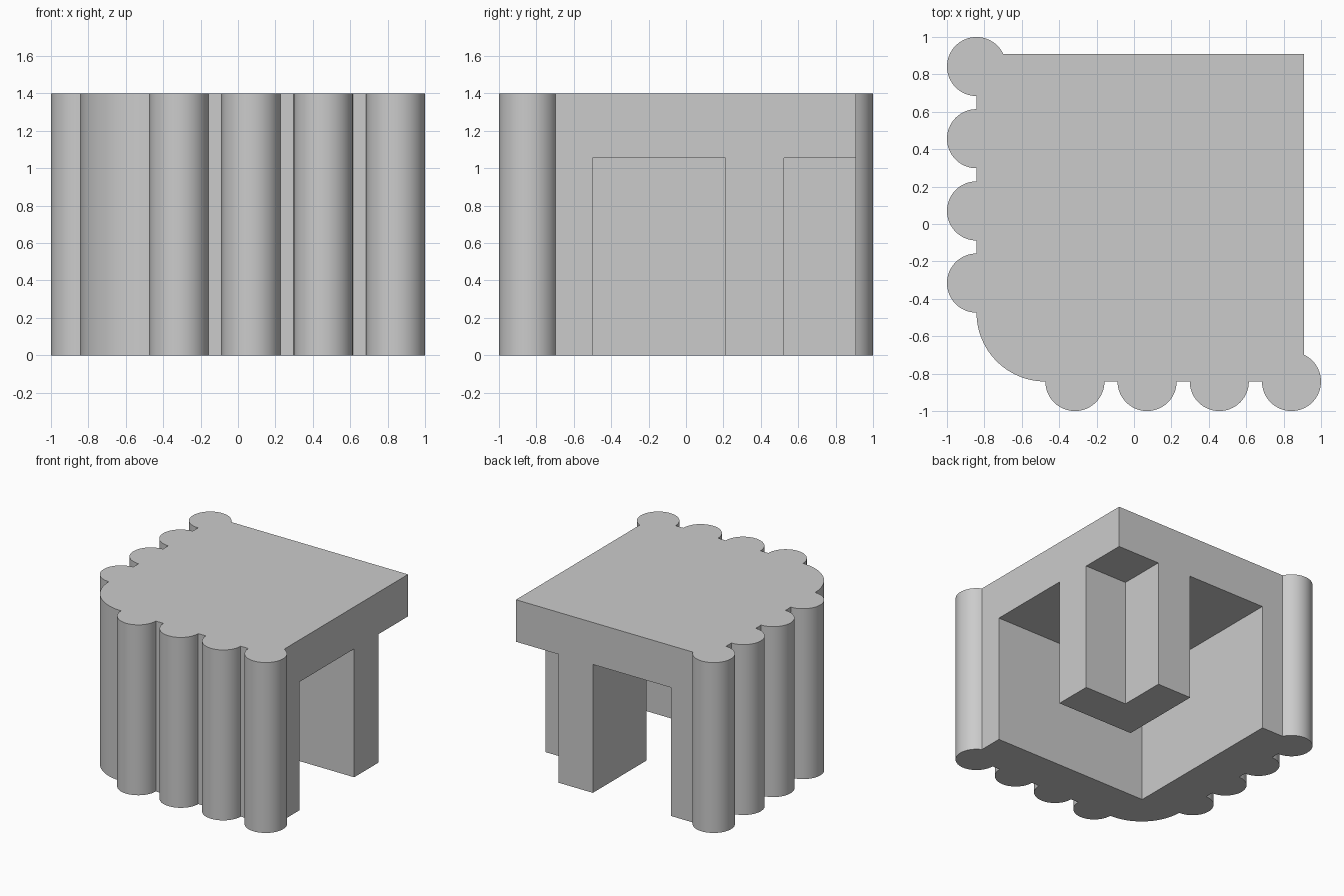
import bpy, bmesh
from math import sin, cos, radians, asin, degrees

cube = bpy.data.objects.get("Cube")
if cube:
    bpy.data.objects.remove(cube, do_unlink=True)

HEIGHT, TOP_UNDERSIDE = 1.4, 1.055
R = 0.158              # flute radius
EDGE = 1 - R           # face the flutes sit on
BACK = 0.909           # plain back and side faces
STEP = 0.386           # flute spacing
INNER = -0.5           # inside faces of the corner wall
LEG_IN, LEG_OUT = 0.21, 0.523
FAR = 2

grey = bpy.data.materials.new("plain grey")
grey.use_nodes = True
grey.diffuse_color = (0.6, 0.6, 0.6, 1)
grey.node_tree.nodes["Principled BSDF"].inputs["Base Color"].default_value = grey.diffuse_color


def arc(cx, cy, r, start, end, steps):
    angles = [radians(start + (end - start) * i / steps) for i in range(steps + 1)]
    return [(cx + r * cos(a), cy + r * sin(a)) for a in angles]


def prism(name, outline, z0, z1):
    bm = bmesh.new()
    face = bm.faces.new([bm.verts.new((x, y, z0)) for x, y in outline])
    result = bmesh.ops.extrude_face_region(bm, geom=[face])
    new_verts = [v for v in result["geom"] if isinstance(v, bmesh.types.BMVert)]
    bmesh.ops.translate(bm, verts=new_verts, vec=(0, 0, z1 - z0))
    bmesh.ops.recalc_face_normals(bm, faces=bm.faces)
    mesh = bpy.data.meshes.new(name)
    bm.to_mesh(mesh)
    bm.free()
    mesh.materials.append(grey)
    obj = bpy.data.objects.new(name, mesh)
    bpy.context.collection.objects.link(obj)
    return obj


# Fluted outline: left flutes, rounded corner, front flutes
meet = degrees(asin((BACK - EDGE) / R))
centres = [EDGE - STEP * i for i in range(4)]
bend = centres[-1] - R
outline = [(BACK, BACK)]
for i, y in enumerate(centres):
    outline += arc(-EDGE, y, R, 90 if i else meet, 270, 32)
outline += arc(bend, bend, EDGE + bend, 180, 270, 24)[1:-1]
for i, x in enumerate(reversed(centres)):
    outline += arc(x, -EDGE, R, 180, 360 if i < 3 else 450 - meet, 32)
body = prism("fluted_table_body", outline, 0, HEIGHT)

# Hollow between the corner wall and the angled leg, and the notch behind the leg
hollow = prism("hollow_cutter", [
    (INNER, INNER), (FAR, INNER), (FAR, LEG_IN),
    (LEG_IN, LEG_IN), (LEG_IN, FAR), (INNER, FAR)], -1, TOP_UNDERSIDE)
notch = prism("notch_cutter", [
    (LEG_OUT, LEG_OUT), (FAR, LEG_OUT), (FAR, FAR), (LEG_OUT, FAR)], -1, TOP_UNDERSIDE)

bpy.ops.object.select_all(action='DESELECT')
body.select_set(True)
bpy.context.view_layer.objects.active = body
for cutter in (hollow, notch):
    cutter.hide_render = True
    mod = body.modifiers.new(cutter.name, 'BOOLEAN')
    mod.operation = 'DIFFERENCE'
    mod.solver = 'EXACT'
    mod.object = cutter
    bpy.ops.object.modifier_apply(modifier=mod.name)
    bpy.data.objects.remove(cutter, do_unlink=True)

bpy.ops.object.shade_smooth_by_angle(angle=radians(30))
